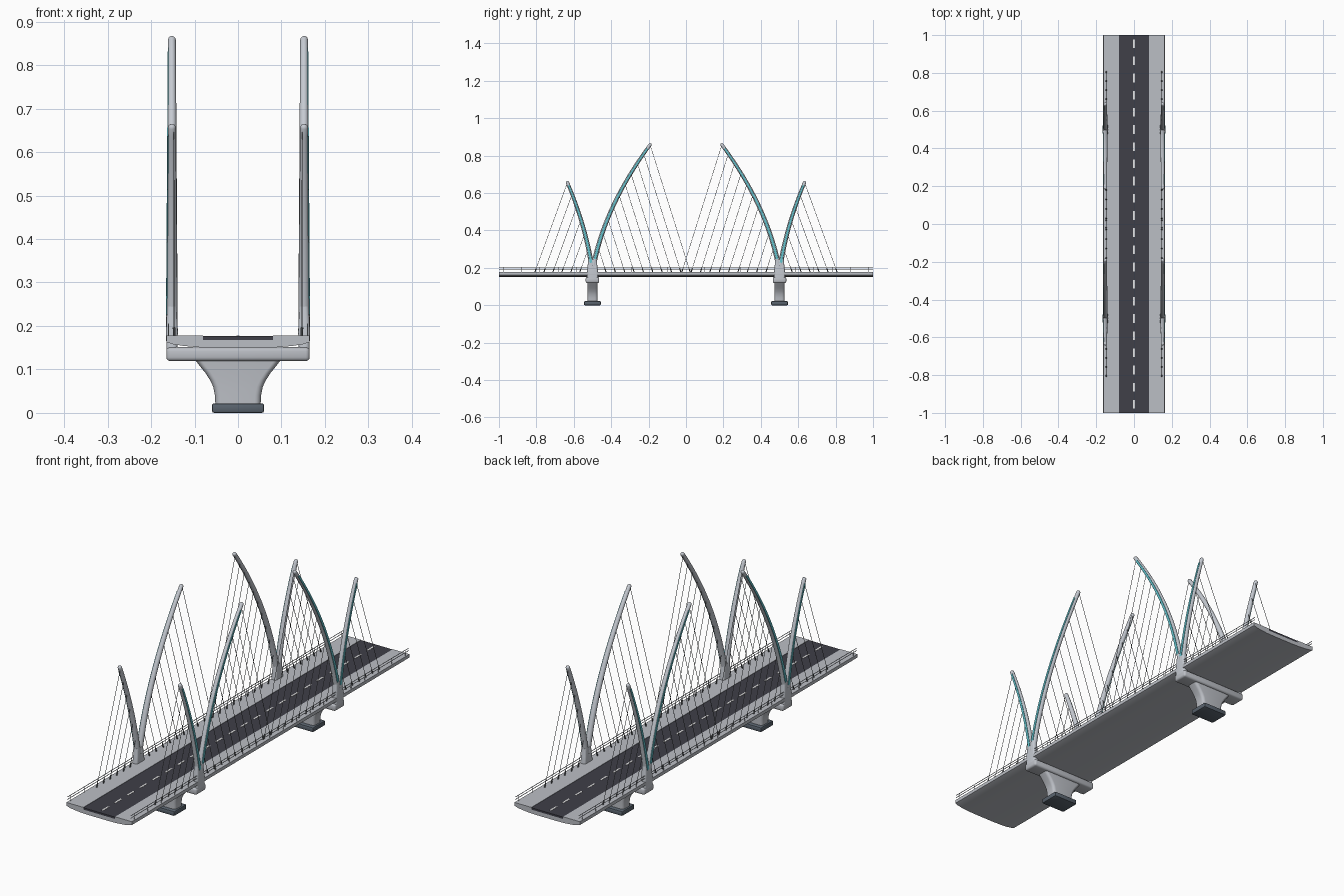
import bpy, bmesh, math
from mathutils import Vector

if "Cube" in bpy.data.objects:
    bpy.data.objects.remove(bpy.data.objects["Cube"])


def material(name, rgb):
    m = bpy.data.materials.new(name)
    m.diffuse_color = (*rgb, 1)
    m.use_nodes = True
    m.node_tree.nodes["Principled BSDF"].inputs["Base Color"].default_value = m.diffuse_color
    return m


CONCRETE = material("pale_concrete", (0.50, 0.52, 0.56))
STEEL = material("light_steel", (0.56, 0.59, 0.64))
ASPHALT = material("asphalt", (0.05, 0.05, 0.065))
SLATE = material("slate_footing", (0.10, 0.125, 0.155))
TEAL = material("teal_strip", (0.13, 0.55, 0.62))
WHITE = material("road_white", (0.85, 0.85, 0.85))
CABLE = material("cable_grey", (0.12, 0.13, 0.14))


def finish(name, bm, mat, mirror=(False, False), smooth=True):
    """Turn a bmesh into an object, optionally mirrored in x and y."""
    bmesh.ops.recalc_face_normals(bm, faces=bm.faces[:])
    mesh = bpy.data.meshes.new(name)
    bm.to_mesh(mesh)
    bm.free()
    mesh.materials.append(mat)
    if smooth:
        mesh.shade_smooth()
        mesh.set_sharp_from_angle(angle=math.radians(35))
    ob = bpy.data.objects.new(name, mesh)
    bpy.context.collection.objects.link(ob)
    if any(mirror):
        mod = ob.modifiers.new("mirror", 'MIRROR')
        mod.use_axis = (mirror[0], mirror[1], False)
        mod.use_mirror_merge = False
    return ob


def loft(bm, rings):
    """Skin a list of closed rings and cap both ends."""
    vs = [[bm.verts.new(p) for p in r] for r in rings]
    n = len(vs[0])
    for a, b in zip(vs, vs[1:]):
        for i in range(n):
            bm.faces.new((a[i], a[(i + 1) % n], b[(i + 1) % n], b[i]))
    bm.faces.new(vs[0])
    bm.faces.new(vs[-1])


def box(bm, x0, x1, y0, y1, z0, z1):
    loft(bm, [[(x0, y0, z), (x1, y0, z), (x1, y1, z), (x0, y1, z)] for z in (z0, z1)])


def rod(bm, a, b, r, n=6):
    a, b = Vector(a), Vector(b)
    q = (b - a).to_track_quat('Z', 'Y')
    circle = [q @ Vector((r * math.cos(2 * math.pi * i / n), r * math.sin(2 * math.pi * i / n), 0))
              for i in range(n)]
    loft(bm, [[p + c for c in circle] for p in (a, b)])


def rounded_rect(hx, hy, r, z, cx=0, cy=0, seg=5):
    pts = []
    for k, (sx, sy) in enumerate(((1, 1), (-1, 1), (-1, -1), (1, -1))):
        for i in range(seg + 1):
            a = math.pi / 2 * (k + i / seg)
            pts.append((cx + sx * (hx - r) + r * math.cos(a), cy + sy * (hy - r) + r * math.sin(a), z))
    return pts


def bevelled(bm, width, seg=3):
    bmesh.ops.bevel(bm, geom=bm.edges[:], offset=width, segments=seg, profile=0.5, affect='EDGES')


# Deck with shallow curved underside and a trough for the road
half = [(0.08, 0.168), (0.08, 0.178), (0.165, 0.178), (0.165, 0.163),
        (0.15, 0.158), (0.125, 0.154), (0.09, 0.151), (0.045, 0.15)]
profile = half + [(-x, z) for x, z in reversed(half)]
bm = bmesh.new()
loft(bm, [[(x, y, z) for x, z in profile] for y in (-1, 1)])
finish("deck", bm, CONCRETE)

# Road surface and centre dashes
bm = bmesh.new()
box(bm, -0.08, 0.08, -1, 1, 0.168, 0.1765)
finish("road", bm, ASPHALT, smooth=False)
bm = bmesh.new()
for i in range(22):
    y = -0.955 + i * 1.91 / 21
    box(bm, -0.004, 0.004, y - 0.023, y + 0.023, 0.1762, 0.1775)
finish("centre_dashes", bm, WHITE, smooth=False)

# Railings: two rails on evenly spaced posts
bm = bmesh.new()
for z in (0.193, 0.204):
    rod(bm, (0.16, -1, z), (0.16, 1, z), 0.0014)
for i in range(21):
    y = -0.976 + i * 0.0976
    rod(bm, (0.16, y, 0.176), (0.16, y, 0.204), 0.0014)
finish("railing", bm, STEEL, (True, False))

# Piers: footing, flared column, crosshead
bm = bmesh.new()
box(bm, -0.06, 0.06, -0.545, -0.455, 0, 0.022)
bevelled(bm, 0.005, 2)
finish("pier_footing", bm, SLATE, (False, True))
bm = bmesh.new()
flare = [(0.052, 0.018), (0.053, 0.04), (0.057, 0.06), (0.064, 0.075),
         (0.075, 0.092), (0.088, 0.108), (0.1, 0.124)]
loft(bm, [rounded_rect(hx, 0.027, 0.014, z, cy=-0.5) for hx, z in flare])
finish("pier_column", bm, CONCRETE, (False, True))
bm = bmesh.new()
box(bm, -0.165, 0.165, -0.536, -0.464, 0.119, 0.151)
bevelled(bm, 0.009)
finish("pier_crosshead", bm, CONCRETE, (False, True))

# Pylon foot joining crosshead, deck edge and both masts
bm = bmesh.new()
foot = [(0.0125, 0.029, 0.14), (0.0135, 0.029, 0.187), (0.0125, 0.026, 0.21), (0.011, 0.023, 0.245)]
loft(bm, [rounded_rect(hx, hy, 0.009, z, cx=0.152, cy=-0.5) for hx, hy, z in foot])
finish("pylon_foot", bm, STEEL, (True, True))

PX = 0.152


def mast_point(ctrl, t):
    """Centre, in-plane normal, tangent and radius along a curved mast."""
    a, c, e = (Vector((PX, y, z)) for y, z in ctrl)
    p = a * (1 - t) ** 2 + c * 2 * t * (1 - t) + e * t * t
    d = ((c - a) * (1 - t) + (e - c) * t).normalized()
    return p, d.cross(Vector((1, 0, 0))), d, 0.0135 - 0.0045 * t


def mast(name, ctrl, cable_ends):
    ex = Vector((1, 0, 0))
    # Round tapering mast with domed tip
    bm = bmesh.new()
    steps = [(i / 24, 1, 0) for i in range(25)]
    steps += [(1, math.cos(a), math.sin(a)) for a in (0.4, 0.8, 1.15, 1.45)]
    rings = []
    for t, s, lift in steps:
        p, nrm, d, r = mast_point(ctrl, t)
        rings.append([p + d * lift * r + (ex * math.cos(2 * math.pi * k / 16)
                      + nrm * math.sin(2 * math.pi * k / 16)) * r * s for k in range(16)])
    loft(bm, rings)
    finish(name + "_mast", bm, STEEL, (True, True))

    # Coloured strip on the outward side
    bm = bmesh.new()
    rings = []
    for i in range(25):
        p, nrm, d, r = mast_point(ctrl, 0.1 + 0.87 * i / 24)
        w = r * 0.5
        rings.append([p + ex * (r + u) + nrm * v for u, v in
                      ((-0.004, -w), (0.0004, -w), (0.0004, w), (-0.004, w))])
    loft(bm, rings)
    finish(name + "_strip", bm, TEAL, (True, True), smooth=False)

    # Parallel stay cables and their deck anchors
    cables, anchors = bmesh.new(), bmesh.new()
    first, last, count = cable_ends
    tip = mast_point(ctrl, 1)[0]
    zb = 0.185
    lean = (first - tip.y) / (tip.z - zb)
    for i in range(count):
        y = first + (last - first) * i / (count - 1)
        top = min((mast_point(ctrl, k / 300)[0] for k in range(301)),
                  key=lambda p: abs(p.y + lean * (p.z - zb) - y))
        foot_pt = Vector((0.147, y, zb))
        rod(cables, foot_pt, (0.148, top.y, top.z), 0.0011, 5)
        up = (top - foot_pt).normalized()
        rod(anchors, foot_pt - up * 0.009, foot_pt + up * 0.012, 0.0028, 8)
    finish(name + "_cables", cables, CABLE, (True, True))
    finish(name + "_cable_anchors", anchors, CABLE, (True, True))


mast("long", ((-0.5, 0.18), (-0.444, 0.517), (-0.192, 0.858)), (0.02, -0.43, 10))
mast("short", ((-0.5, 0.18), (-0.533, 0.418), (-0.634, 0.656)), (-0.805, -0.565, 6))
